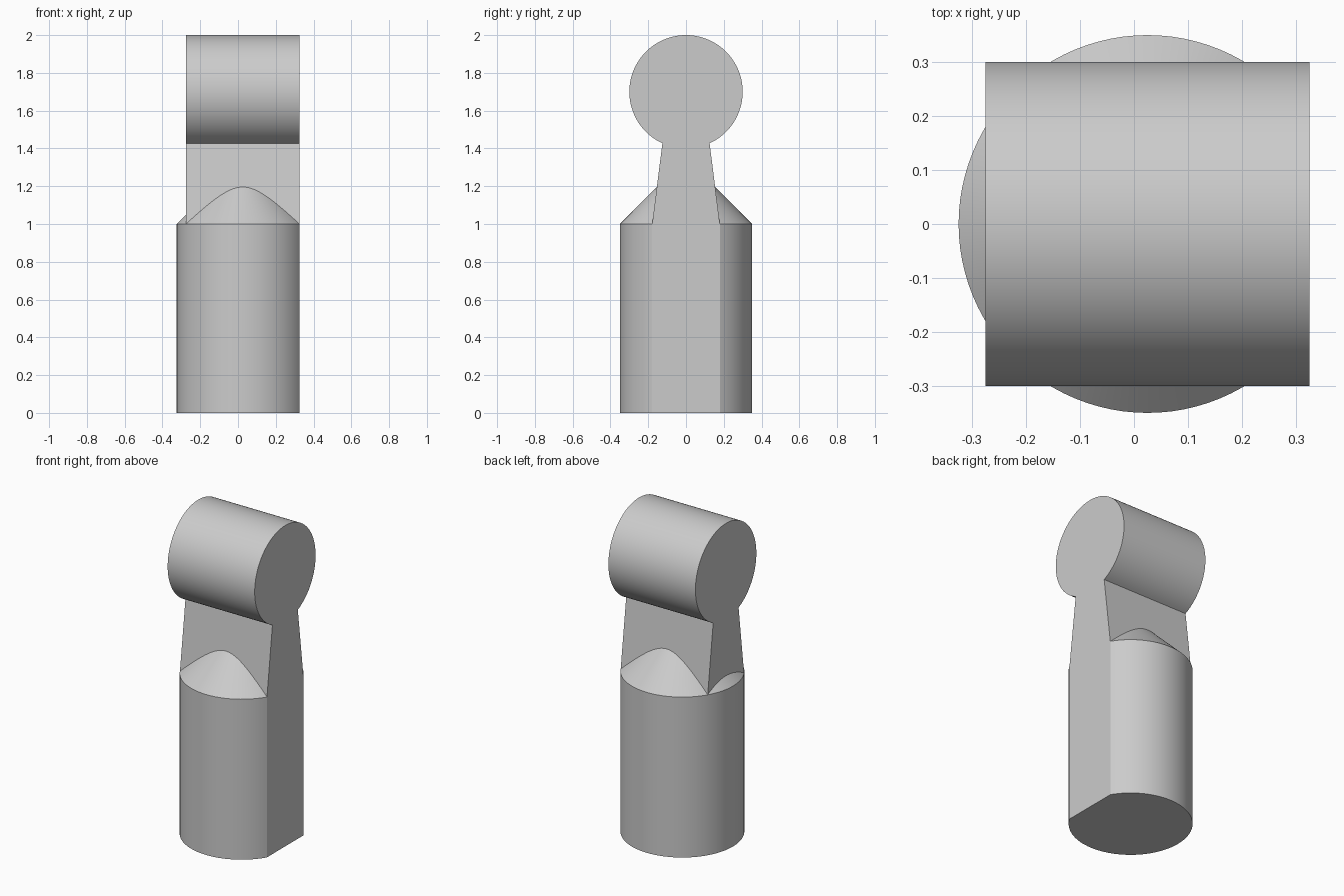
import bpy, bmesh
from math import sin, cos, asin, pi

if "Cube" in bpy.data.objects:
    bpy.data.objects.remove(bpy.data.objects["Cube"], do_unlink=True)

AXIS_X, FLAT_X, SIDE_X = 0.025, 0.325, -0.275
SEGMENTS = 96

grey = bpy.data.materials.new("plain grey")
grey.use_nodes = True
grey.diffuse_color = (0.6, 0.6, 0.6, 1)
grey.node_tree.nodes["Principled BSDF"].inputs["Base Color"].default_value = (0.6, 0.6, 0.6, 1)


def make_object(name, bm):
    bmesh.ops.recalc_face_normals(bm, faces=bm.faces)
    mesh = bpy.data.meshes.new(name)
    bm.to_mesh(mesh)
    bm.free()
    obj = bpy.data.objects.new(name, mesh)
    mesh.materials.append(grey)
    bpy.context.collection.objects.link(obj)
    return obj


# Round post with a 45 degree conical shoulder, as one solid of revolution
bm = bmesh.new()
radius = 0.35
rings = [[bm.verts.new((AXIS_X + radius * cos(2 * pi * i / SEGMENTS),
                        radius * sin(2 * pi * i / SEGMENTS), z))
          for i in range(SEGMENTS)] for z in (0, 1)]
apex = bm.verts.new((AXIS_X, 0, 1 + radius))
bm.faces.new(rings[0][::-1])
for i in range(SEGMENTS):
    j = (i + 1) % SEGMENTS
    bm.faces.new((rings[0][i], rings[0][j], rings[1][j], rings[1][i]))
    bm.faces.new((rings[1][i], rings[1][j], apex))
post = make_object("post_with_lug", bm)

# Keyhole-shaped lug: tapered neck and cylindrical head, extruded along x
head_radius, neck_half = 0.3, 0.125
start = asin(neck_half / head_radius)
profile = [(-0.15, 0.95), (0.15, 0.95), (0.179, 1.0)]
for i in range(SEGMENTS + 1):
    a = start + (2 * pi - 2 * start) * i / SEGMENTS
    profile.append((head_radius * sin(a), 1.7 - head_radius * cos(a)))
profile.append((-0.179, 1.0))
bm = bmesh.new()
face = bm.faces.new([bm.verts.new((SIDE_X, y, z)) for y, z in profile])
extruded = bmesh.ops.extrude_face_region(bm, geom=[face])["geom"]
bmesh.ops.translate(bm, vec=(0.7, 0, 0),
                    verts=[v for v in extruded if isinstance(v, bmesh.types.BMVert)])
lug = make_object("lug_helper", bm)

# Merge both into one solid
union = post.modifiers.new("union", "BOOLEAN")
union.operation = "UNION"
union.solver = "EXACT"
union.object = lug
bpy.ops.object.select_all(action="DESELECT")
bpy.context.view_layer.objects.active = post
post.select_set(True)
bpy.ops.object.modifier_apply(modifier="union")
bpy.data.objects.remove(lug, do_unlink=True)

# Slice the whole solid to a single flat side
bm = bmesh.new()
bm.from_mesh(post.data)
cut = bmesh.ops.bisect_plane(bm, geom=bm.verts[:] + bm.edges[:] + bm.faces[:],
                             plane_co=(FLAT_X, 0, 0), plane_no=(1, 0, 0),
                             clear_outer=True)["geom_cut"]
bmesh.ops.edgeloop_fill(bm, edges=[e for e in cut if isinstance(e, bmesh.types.BMEdge)])
bmesh.ops.recalc_face_normals(bm, faces=bm.faces)
bm.to_mesh(post.data)
bm.free()

bpy.ops.object.shade_smooth_by_angle(angle=pi / 9)
